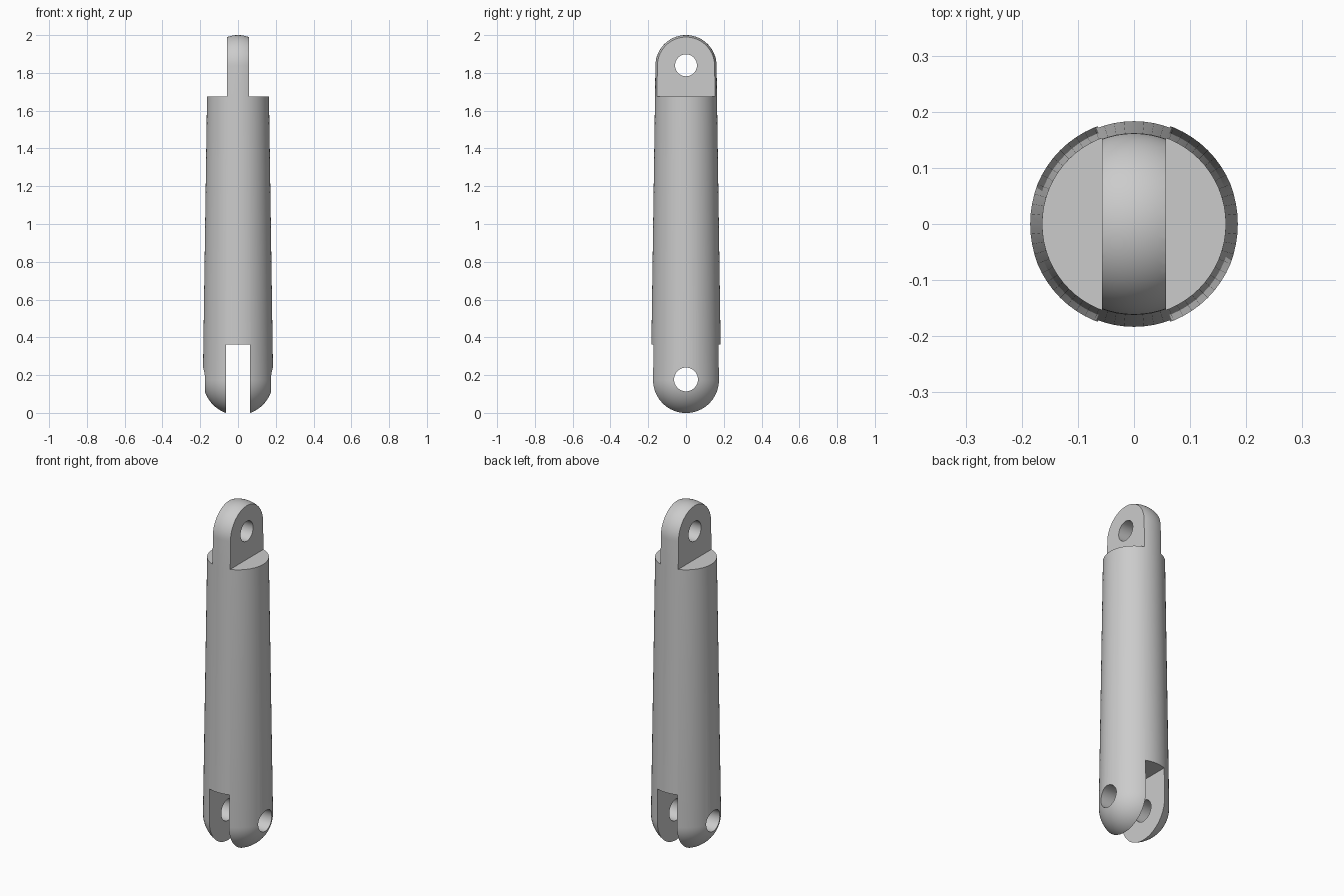
import bpy
import bmesh
import math
from mathutils import Matrix

if "Cube" in bpy.data.objects:
    bpy.data.objects.remove(bpy.data.objects["Cube"], do_unlink=True)

LOW_Z, LOW_R = 0.174, 0.186      # lower dome
HIGH_Z, HIGH_R = 1.838, 0.162    # upper dome
FORK_TOP, SHOULDER = 0.363, 1.675
SEGMENTS, RINGS = 64, 16


def finish(bm, name):
    bmesh.ops.recalc_face_normals(bm, faces=bm.faces)
    mesh = bpy.data.meshes.new(name)
    bm.to_mesh(mesh)
    bm.free()
    obj = bpy.data.objects.new(name, mesh)
    bpy.context.collection.objects.link(obj)
    return obj


def box(name, x0, x1, z0, z1):
    bm = bmesh.new()
    bmesh.ops.create_cube(bm, size=1, matrix=Matrix.Translation(
        ((x0 + x1) / 2, 0, (z0 + z1) / 2)) @ Matrix.Diagonal((x1 - x0, 1, z1 - z0, 1)))
    return finish(bm, name)


def pin_hole(name, radius, z):
    bm = bmesh.new()
    bmesh.ops.create_cone(bm, cap_ends=True, segments=48, radius1=radius, radius2=radius,
                          depth=1, matrix=Matrix.Translation((0, 0, z)) @ Matrix.Rotation(math.pi / 2, 4, 'Y'))
    return finish(bm, name)


# Tapered rod with a dome at each end, turned around z
profile = []
for i in range(RINGS + 1):
    a = math.pi / 2 * i / RINGS
    profile.append((LOW_R * math.sin(a), LOW_Z - LOW_R * math.cos(a)))
profile.append((0.164, SHOULDER))
for i in range(RINGS + 1):
    a = math.pi / 2 * i / RINGS
    profile.append((HIGH_R * math.cos(a), HIGH_Z + HIGH_R * math.sin(a)))
bm = bmesh.new()
verts = [bm.verts.new((r, 0, z)) for r, z in profile]
edges = [bm.edges.new(pair) for pair in zip(verts, verts[1:])]
bmesh.ops.spin(bm, geom=verts + edges, cent=(0, 0, 0), axis=(0, 0, 1),
               angle=2 * math.pi, steps=SEGMENTS, use_duplicate=False)
bmesh.ops.remove_doubles(bm, verts=bm.verts, dist=0.0005)
rod = finish(bm, "connecting_rod")

# Fork slot, tongue shoulders and the two pin holes
cutters = [
    box("fork_slot_cutter", -0.064, 0.064, -0.2, FORK_TOP),
    box("left_shoulder_cutter", 0.057, 0.4, SHOULDER, 2.2),
    box("right_shoulder_cutter", -0.4, -0.057, SHOULDER, 2.2),
    pin_hole("fork_hole_cutter", 0.063, 0.177),
    pin_hole("tongue_hole_cutter", 0.058, 1.84),
]
bpy.ops.object.select_all(action='DESELECT')
bpy.context.view_layer.objects.active = rod
rod.select_set(True)
for cutter in cutters:
    cutter.hide_render = True
    mod = rod.modifiers.new(cutter.name, 'BOOLEAN')
    mod.operation = 'DIFFERENCE'
    mod.solver = 'EXACT'
    mod.object = cutter
    bpy.ops.object.modifier_apply(modifier=mod.name)
    bpy.data.objects.remove(cutter, do_unlink=True)

# Plain grey material
grey = bpy.data.materials.new("light_grey")
grey.use_nodes = True
color = (0.6, 0.6, 0.6, 1)
grey.diffuse_color = color
grey.node_tree.nodes["Principled BSDF"].inputs["Base Color"].default_value = color
rod.data.materials.clear()
rod.data.materials.append(grey)

bpy.ops.object.shade_smooth_by_angle(angle=math.radians(30))
